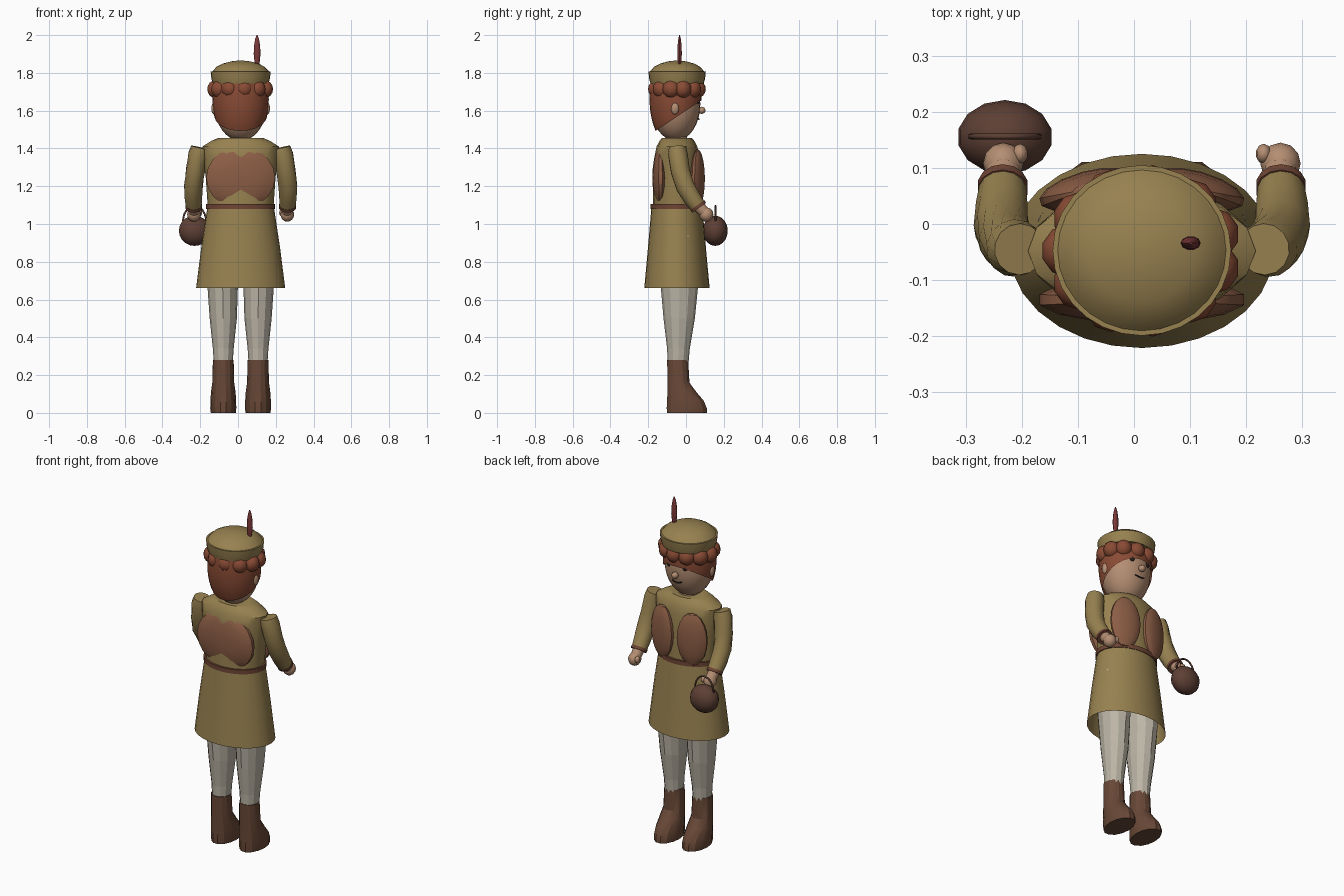
import bpy, bmesh, math
from mathutils import Vector, Matrix

if "Cube" in bpy.data.objects:
    bpy.data.objects.remove(bpy.data.objects["Cube"])

CX, CY = 0.014, -0.048   # body axis


def mat(name, r, g, b):
    m = bpy.data.materials.new(name)
    m.diffuse_color = (r, g, b, 1)
    m.use_nodes = True
    m.node_tree.nodes["Principled BSDF"].inputs["Base Color"].default_value = m.diffuse_color
    return m


OLIVE = mat("olive_cloth", 0.31, 0.22, 0.08)
SKIN = mat("skin", 0.46, 0.27, 0.17)
HAIR = mat("hair_red", 0.25, 0.07, 0.035)
VEST = mat("vest_brown", 0.26, 0.11, 0.06)
BELT = mat("belt_brown", 0.16, 0.06, 0.035)
BOOT = mat("boot_brown", 0.14, 0.065, 0.038)
HOSE = mat("pale_hose", 0.50, 0.46, 0.38)
BAG = mat("bag_brown", 0.11, 0.05, 0.035)
PLUME = mat("feather_red", 0.20, 0.04, 0.04)
DARK = mat("dark", 0.02, 0.015, 0.015)


def finish(bm, name, m, smooth=40):
    bmesh.ops.recalc_face_normals(bm, faces=bm.faces)
    me = bpy.data.meshes.new(name)
    bm.to_mesh(me)
    bm.free()
    me.materials.append(m)
    if smooth:
        me.shade_smooth()
        me.set_sharp_from_angle(angle=math.radians(smooth))
    ob = bpy.data.objects.new(name, me)
    bpy.context.collection.objects.link(ob)
    return ob


def skin_rings(bm, rings, top, bottom):
    for a, b in zip(rings, rings[1:]):
        for i in range(len(a)):
            j = (i + 1) % len(a)
            bm.faces.new((a[i], a[j], b[j], b[i]))
    if bottom:
        bm.faces.new(rings[0])
    if top:
        bm.faces.new(rings[-1])


def loft(name, rows, m, n=24, top=True, bottom=True, smooth=40):
    """Stack of horizontal ellipses: rows of (x, y, z, rx, ry)."""
    bm = bmesh.new()
    rings = [[bm.verts.new((x + rx * math.cos(2 * math.pi * i / n),
                            y + ry * math.sin(2 * math.pi * i / n), z)) for i in range(n)]
             for x, y, z, rx, ry in rows]
    skin_rings(bm, rings, top, bottom)
    return finish(bm, name, m, smooth)


def tube(name, pts, m, n=12):
    """Round tube along points (x, y, z, radius)."""
    bm = bmesh.new()
    P = [Vector(p[:3]) for p in pts]
    rings = []
    for k, p in enumerate(P):
        t = P[min(k + 1, len(P) - 1)] - P[max(k - 1, 0)]
        q = t.to_track_quat('Z', 'X')
        rings.append([bm.verts.new(p + q @ Vector((math.cos(2 * math.pi * i / n),
                      math.sin(2 * math.pi * i / n), 0)) * pts[k][3]) for i in range(n)])
    skin_rings(bm, rings, True, True)
    return finish(bm, name, m, 50)


def ball(name, c, r, m, u=16, v=10, rot=None, smooth=50, cuts=()):
    """Ellipsoid, optionally trimmed by (point, normal) planes."""
    bm = bmesh.new()
    bmesh.ops.create_uvsphere(bm, u_segments=u, v_segments=v, radius=1)
    M = Matrix.Translation(c) @ (rot or Matrix()) @ Matrix.Diagonal((*r, 1))
    bmesh.ops.transform(bm, matrix=M, verts=bm.verts)
    for co, no in cuts:
        bmesh.ops.bisect_plane(bm, geom=bm.verts[:] + bm.edges[:] + bm.faces[:],
                               plane_co=co, plane_no=no, clear_outer=True)
    return finish(bm, name, m, smooth)


# tunic: open skirt, belt, torso
loft("tunic_skirt", [(CX, CY, 0.66, 0.236, 0.173), (CX, CY, 0.88, 0.208, 0.153),
                     (CX, CY, 1.09, 0.176, 0.135)], OLIVE, 28, top=False, bottom=False)
loft("belt", [(CX, CY, 1.08, 0.183, 0.139), (CX, CY, 1.105, 0.183, 0.139)], BELT, 28)
loft("tunic_torso", [(CX, CY, 1.09, 0.174, 0.128), (CX, CY, 1.25, 0.185, 0.125),
                     (CX, CY, 1.36, 0.20, 0.118), (CX, CY, 1.41, 0.203, 0.108),
                     (CX, CY, 1.44, 0.155, 0.092), (CX, CY, 1.455, 0.12, 0.08)], OLIVE, 16)

# vest panels
ball("vest_back", (CX, -0.135, 1.245), (0.187, 0.043, 0.165), VEST, 14, 10, smooth=30)
for s, side in ((-1, "left"), (1, "right")):
    ball("vest_front_" + side, (CX + s * 0.098, 0.062, 1.24), (0.088, 0.032, 0.155), VEST,
         14, 10, Matrix.Rotation(-s * 0.27, 4, 'Z'), 30)

# limbs, both sides
for s, side in ((-1, "left"), (1, "right")):
    def X(d):
        return CX + s * d

    loft("leg_" + side, [(X(0.092), -0.042, 0.26, 0.05, 0.055), (X(0.092), -0.04, 0.34, 0.055, 0.06),
                         (X(0.092), -0.036, 0.50, 0.072, 0.083), (X(0.095), -0.035, 0.66, 0.08, 0.098),
                         (X(0.098), -0.04, 0.94, 0.098, 0.105)], HOSE, 12, smooth=0)
    loft("boot_" + side, [(X(0.092), 0.005, 0, 0.066, 0.108), (X(0.092), 0.004, 0.025, 0.069, 0.109),
                          (X(0.092), -0.003, 0.065, 0.068, 0.099), (X(0.092), -0.022, 0.11, 0.065, 0.079),
                          (X(0.092), -0.04, 0.16, 0.058, 0.06), (X(0.092), -0.044, 0.28, 0.055, 0.057)],
         BOOT, 14, smooth=25)
    tube("sleeve_" + side, [(X(0.218), -0.045, 1.405, 0.046), (X(0.226), -0.043, 1.37, 0.052),
                            (X(0.24), -0.03, 1.28, 0.051), (X(0.25), -0.005, 1.20, 0.05),
                            (X(0.25), 0.03, 1.14, 0.047), (X(0.248), 0.065, 1.092, 0.042)], OLIVE, 14)
    tube("cuff_" + side, [(X(0.248), 0.06, 1.10, 0.045), (X(0.248), 0.07, 1.086, 0.045)], BELT, 14)
    tube("wrist_" + side, [(X(0.247), 0.06, 1.10, 0.032), (X(0.247), 0.10, 1.06, 0.03)], SKIN)
    ball("hand_" + side, (X(0.247), 0.108, 1.05), (0.036, 0.037, 0.038), SKIN, 12, 8)
    ball("thumb_" + side, (X(0.217), 0.125, 1.06), (0.014, 0.018, 0.019), SKIN, 10, 6)
    ball("ear_" + side, (X(0.14), -0.058, 1.612), (0.016, 0.022, 0.033), SKIN, 10, 8)
    ball("eye_" + side, (X(0.052), 0.063, 1.65), (0.014, 0.012, 0.016), DARK, 10, 8)

# head and face
loft("neck", [(CX, CY, 1.42, 0.055, 0.055), (CX, CY, 1.50, 0.055, 0.055)], SKIN, 14)
ball("head", (CX, -0.055, 1.635), (0.139, 0.131, 0.195), SKIN, 24, 16)
ball("nose", (CX, 0.083, 1.602), (0.019, 0.02, 0.019), SKIN, 12, 8)
tube("mouth", [(CX + 0.03 * t, 0.069 - 0.006 * t * t, 1.553 + 0.008 * t * t, 0.004)
               for t in (-1, -0.5, 0, 0.5, 1)], DARK, 6)

# hair shell cut along a slanted line, then a ring of curls
ball("hair_shell", (CX, -0.055, 1.66), (0.149, 0.138, 0.26), HAIR, 28, 24,
     cuts=(((0, 0.075, 1.65), (0, 0.555, -0.832)), ((0, 0, 1.78), (0, 0, 1))))
for i in range(11):
    a = 2 * math.pi * (i + 0.5) / 11
    ball("curl_%02d" % i, (CX + 0.132 * math.cos(a), CY + 0.107 * math.sin(a), 1.714),
         (0.047, 0.047, 0.048), HAIR, 10, 8)

# hat with upturned brim and feather
HY = -0.047
loft("hat", [(CX, HY, z, r, r * 0.955) for r, z in
             ((0.148, 1.745), (0.155, 1.77), (0.159, 1.808), (0.15, 1.808), (0.146, 1.812),
              (0.128, 1.832), (0.095, 1.849), (0.05, 1.861), (0.015, 1.865))], OLIVE, 28)
loft("feather", [(0.101, -0.034, z, r, r * 0.7) for r, z in
                 ((0.008, 1.83), (0.014, 1.86), (0.018, 1.90), (0.016, 1.945),
                  (0.010, 1.98), (0.003, 2.0))], PLUME, 10)

# hand-held round bag with arched handle
ball("bag", (-0.23, 0.155, 0.964), (0.085, 0.066, 0.08), BAG, 14, 10)
tube("bag_handle", [(-0.23 + 0.061 * math.cos(a), 0.156, 1.015 + 0.08 * math.sin(a), 0.005)
                    for a in [math.pi * k / 12 for k in range(13)]], BAG, 8)
